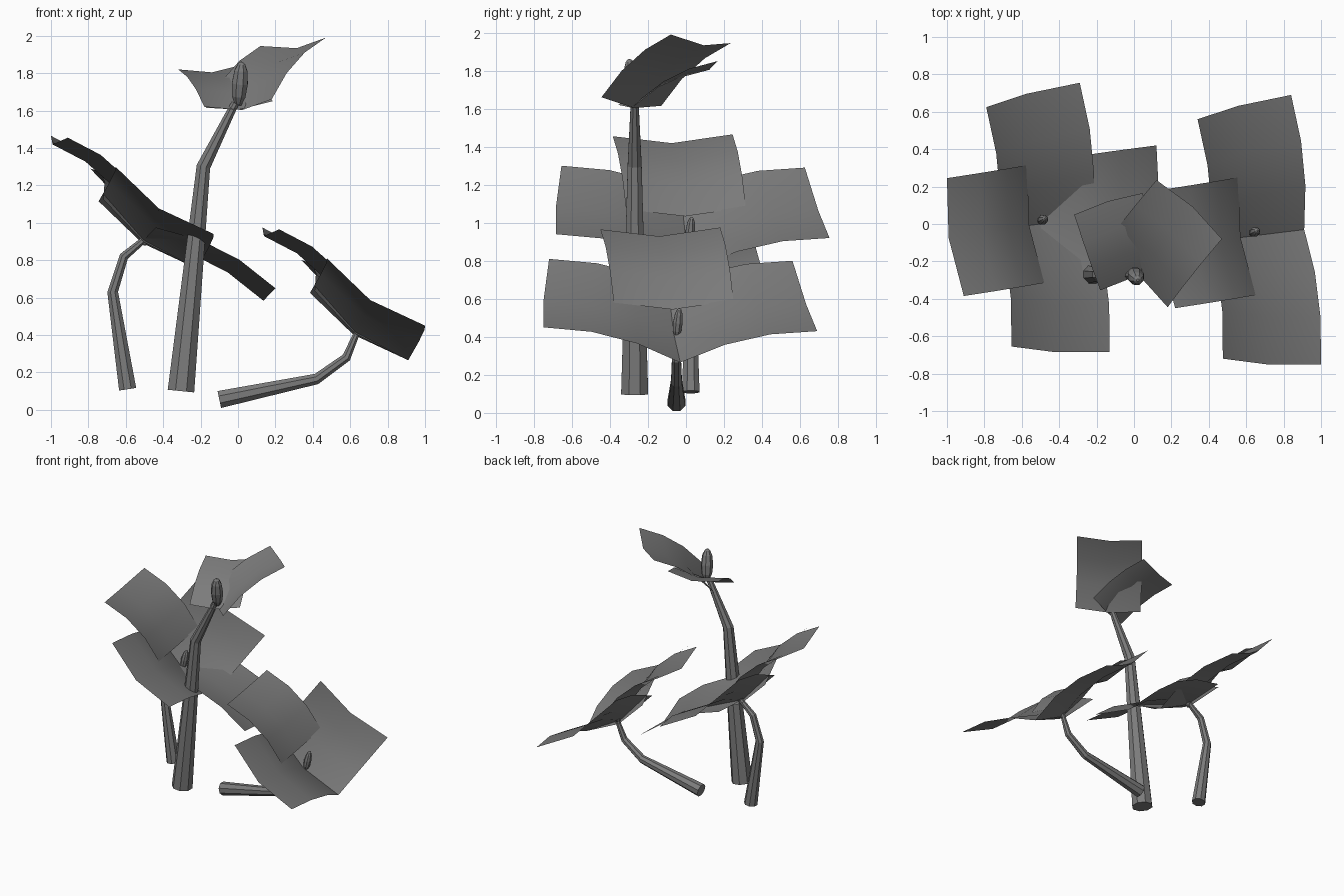
import bpy, bmesh, math
from mathutils import Vector

cube = bpy.data.objects.get("Cube")
if cube:
    bpy.data.objects.remove(cube, do_unlink=True)

grey = bpy.data.materials.new("plain_grey")
grey.use_nodes = True
colour = (0.2, 0.2, 0.2, 1)
grey.diffuse_color = colour
grey.node_tree.nodes["Principled BSDF"].inputs["Base Color"].default_value = colour


def finish(name, bm, smooth):
    mesh = bpy.data.meshes.new(name)
    bm.to_mesh(mesh)
    bm.free()
    mesh.materials.append(grey)
    for p in mesh.polygons:
        p.use_smooth = smooth
    obj = bpy.data.objects.new(name, mesh)
    bpy.context.collection.objects.link(obj)
    return obj


def tube(name, rings, sides=8, smooth=False):
    """Swept tube; every ring is (x, y, z, radius)."""
    bm = bmesh.new()
    pts = [Vector(r[:3]) for r in rings]
    loops = []
    for i, p in enumerate(pts):
        d = (pts[min(i + 1, len(pts) - 1)] - pts[max(i - 1, 0)]).normalized()
        a = Vector((0, 1, 0))
        a = (a - d * a.dot(d)).normalized()
        b = d.cross(a)
        turns = [2 * math.pi * (k + 0.5) / sides for k in range(sides)]
        loops.append([bm.verts.new(p + (a * math.cos(t) + b * math.sin(t)) * rings[i][3])
                      for t in turns])
    for lo, hi in zip(loops, loops[1:]):
        for k in range(sides):
            n = (k + 1) % sides
            bm.faces.new((lo[k], lo[n], hi[n], hi[k]))
    bm.faces.new(loops[0][::-1])
    bm.faces.new(loops[-1])
    return finish(name, bm, smooth)


def pistil(name, start, end, radius):
    a, b = Vector(start), Vector(end)
    profile = [(0, 0.4), (0.2, 0.85), (0.5, 1), (0.8, 0.8), (0.95, 0.45), (1, 0.15)]
    tube(name, [(*a.lerp(b, t), radius * r) for t, r in profile])


def petal(name, outer_a, outer_b, inner_a, bend, shift=(0, 0, 0), cols=2, rows=3):
    """Saddle-shaped card: arched along its length, cupped across its width."""
    o = Vector(outer_a)
    w, l = Vector(outer_b) - o, Vector(inner_a) - o
    n = w.cross(l).normalized()
    if n.z < 0:
        n = -n
    bm = bmesh.new()
    grid = []
    for j in range(rows + 1):
        t = j / rows
        row = []
        for i in range(cols + 1):
            s = i / cols
            lift = 4 * bend * (t * (1 - t) - s * (1 - s))
            row.append(bm.verts.new(o + w * s + l * t + n * lift + Vector(shift)))
        grid.append(row)
    for j in range(rows):
        for i in range(cols):
            f = bm.faces.new((grid[j][i], grid[j][i + 1], grid[j + 1][i + 1], grid[j + 1][i]))
            f.normal_update()
            if f.normal.dot(n) < 0:
                f.normal_flip()
    finish(name, bm, True)


# Stems
tube("tall_stem", [(-0.305, -0.27, 0.1, 0.077), (-0.225, -0.27, 0.9, 0.052),
                   (-0.185, -0.27, 1.3, 0.04), (-0.015, -0.27, 1.64, 0.022)])
tube("right_stem", [(-0.59, 0.025, 0.11, 0.05), (-0.67, 0.025, 0.63, 0.031),
                    (-0.61, 0.025, 0.82, 0.026), (-0.49, 0.02, 0.92, 0.018)])
tube("left_stem", [(-0.1, -0.05, 0.055, 0.05), (0.42, -0.05, 0.165, 0.031),
                   (0.58, -0.05, 0.28, 0.026), (0.635, -0.045, 0.41, 0.018)])

# Pistils
pistil("tall_pistil", (0, -0.26, 1.63), (0.02, -0.3, 1.86), 0.046)
pistil("right_pistil", (-0.5, 0.015, 0.88), (-0.475, 0.03, 1.03), 0.027)
pistil("left_pistil", (0.632, -0.05, 0.4), (0.66, -0.035, 0.55), 0.027)

# Lower flowers share three petals
shared = {
    "back": ((0.34, 0.56, 0.8), (0.84, 0.69, 0.43), (0.41, -0.16, 0.635)),
    "front": ((0.475, -0.72, 0.81), (1.0, -0.75, 0.45), (0.385, 0, 0.625)),
    "side": ((0.13, 0.18, 0.975), (0.22, -0.45, 0.965), (0.56, 0.25, 0.59)),
}
for flower, shift in (("left", (0, 0, 0)), ("right", (-1.13, 0.065, 0.49))):
    for part, corners in shared.items():
        petal(f"{flower}_flower_{part}_petal", *corners, 0.055, shift)

# Extra petal on the right flower
petal("right_flower_low_petal", (0.12, 0.42, 0.615), (0.2, -0.2, 0.65),
      (-0.52, 0.33, 0.94), 0.055)

# Upper flower
petal("top_flower_small_petal", (-0.32, 0.05, 1.82), (0.045, 0.165, 1.85),
      (-0.18, -0.355, 1.62), 0.034)
petal("top_flower_large_petal", (0.12, 0.235, 1.945), (0.47, -0.08, 1.99),
      (-0.17, -0.13, 1.615), 0.042)
